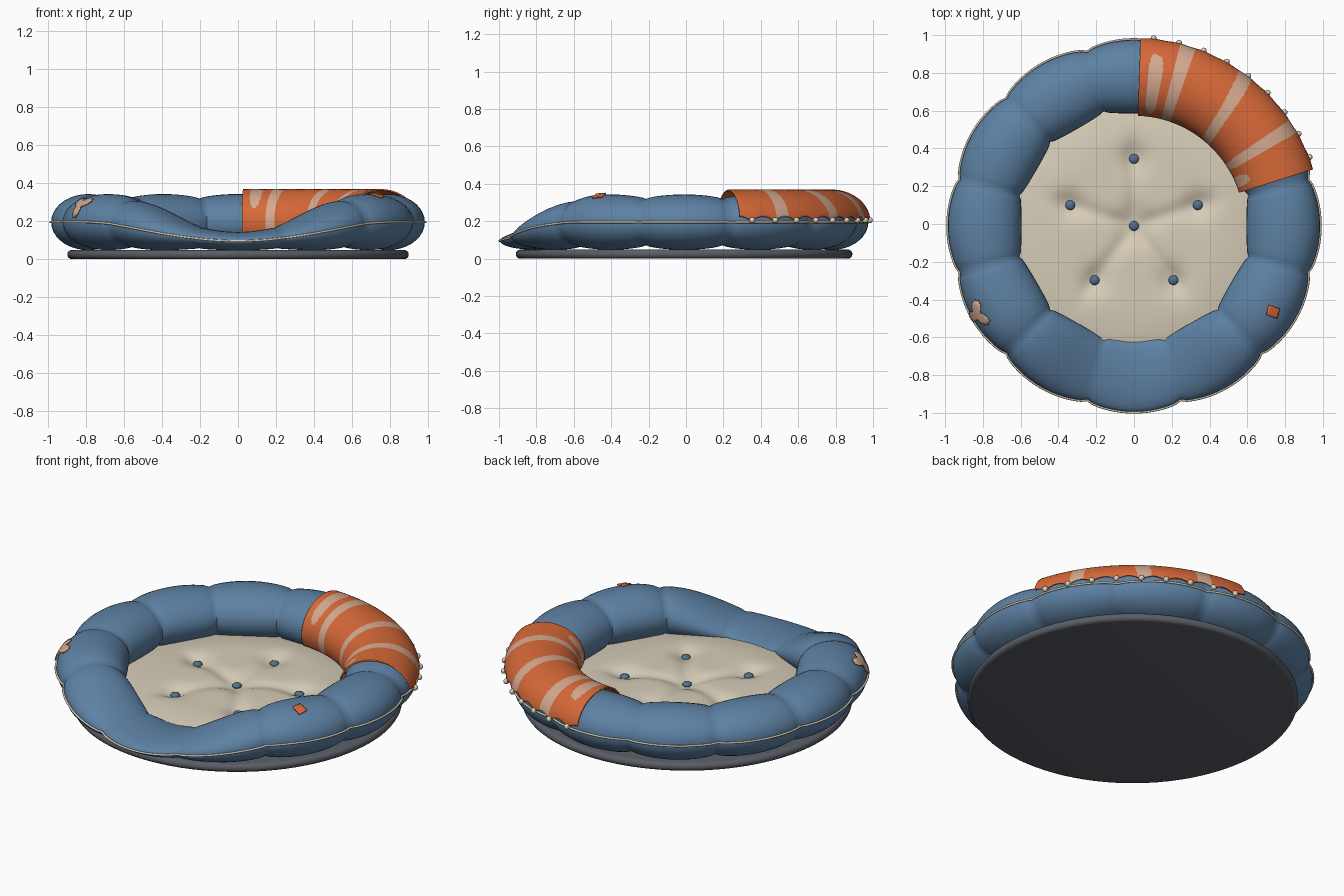
import bpy
import bmesh
from math import sin, cos, pi, radians, exp, hypot, atan2
from mathutils import Vector

if "Cube" in bpy.data.objects:
    bpy.data.objects.remove(bpy.data.objects["Cube"])

CENTRE_Y = -0.01
RING_R, HALF_W, HALF_H, RING_Z = 0.79, 0.195, 0.148, 0.195


def material(name, *rgb):
    m = bpy.data.materials.new(name)
    m.use_nodes = True
    m.diffuse_color = (*rgb, 1)
    m.node_tree.nodes["Principled BSDF"].inputs["Base Color"].default_value = (*rgb, 1)
    return m


blue = material("bolster blue", 0.11, 0.22, 0.37)
button_blue = material("button blue", 0.08, 0.17, 0.27)
cream = material("cushion cream", 0.68, 0.61, 0.48)
orange = material("blanket orange", 0.68, 0.14, 0.04)
peach = material("stripe peach", 0.66, 0.40, 0.28)
slate = material("base slate", 0.10, 0.11, 0.13)


def finish(name, bm, mats, angle=40):
    mesh = bpy.data.meshes.new(name)
    bm.to_mesh(mesh)
    bm.free()
    ob = bpy.data.objects.new(name, mesh)
    bpy.context.collection.objects.link(ob)
    for m in mats:
        mesh.materials.append(m)
    bpy.ops.object.select_all(action='DESELECT')
    ob.select_set(True)
    bpy.context.view_layer.objects.active = ob
    bpy.ops.object.shade_smooth_by_angle(angle=radians(angle))
    return ob


def grid(name, fn, us, vs, mats, close_u=False, close_v=False, pick=None, angle=40):
    """Surface fn(u, v) sampled over the lists us and vs."""
    bm = bmesh.new()
    rows = [[bm.verts.new(fn(u, v)) for v in vs] for u in us]
    nu, nv = len(us), len(vs)
    for i in range(nu if close_u else nu - 1):
        for j in range(nv if close_v else nv - 1):
            k, l = (i + 1) % nu, (j + 1) % nv
            f = bm.faces.new((rows[i][j], rows[k][j], rows[k][l], rows[i][l]))
            if pick:
                f.material_index = pick((us[i] + us[k]) / 2, (vs[j] + vs[l]) / 2)
    bmesh.ops.remove_doubles(bm, verts=bm.verts, dist=0.0001)
    return finish(name, bm, mats, angle)


def span(a, b, n, end=True):
    return [a + (b - a) * i / (n - 1 if end else n) for i in range(n)]


def polar(theta, r, z):
    return Vector((r * cos(theta), r * sin(theta) + CENTRE_Y, z))


def bolster_point(theta, phi, lift=0.0):
    """Padded ring: twelve puffed lobes, squashed to a low entrance at the front."""
    puff = 1 - 0.17 * (1 - abs(cos(6 * theta)) ** 0.6)
    away = abs((theta + pi / 2 + pi) % (2 * pi) - pi)
    limit = radians(55)
    dip = 0.5 + 0.5 * cos(pi * away / limit) if away < limit else 0
    half_h = HALF_H - 0.1 * dip
    return polar(theta, RING_R + (HALF_W * puff + lift) * cos(phi),
                 RING_Z - 0.1 * dip + (half_h * puff + lift) * sin(phi))


def tube(name, points, radius, mat):
    cu = bpy.data.curves.new(name, 'CURVE')
    cu.dimensions = '3D'
    cu.bevel_depth = radius
    cu.bevel_resolution = 2
    sp = cu.splines.new('POLY')
    sp.points.add(len(points) - 1)
    for p, co in zip(sp.points, points):
        p.co = (*co, 1)
    sp.use_cyclic_u = True
    cu.materials.append(mat)
    ob = bpy.data.objects.new(name, cu)
    bpy.context.collection.objects.link(ob)


def ball(name, co, radius, flat, mat):
    bm = bmesh.new()
    bmesh.ops.create_uvsphere(bm, u_segments=16, v_segments=10, radius=radius)
    for v in bm.verts:
        v.co.z *= flat
    ob = finish(name, bm, [mat], 60)
    ob.location = co


def solidify(ob, thickness):
    mod = ob.modifiers.new("thickness", 'SOLIDIFY')
    mod.thickness = thickness
    mod.offset = -1


# Base: low puck with a rounded rim
profile = [(0, 0)] + [(0.877 + 0.023 * cos(a), 0.024 + 0.024 * sin(a))
                      for a in span(-pi / 2, pi / 2, 9)] + [(0, 0.048)]
grid("base", lambda t, k: polar(t, *profile[k]), span(0, 2 * pi, 96, False),
     range(len(profile)), [slate], close_u=True)

# Bolster and its piping
ring = span(0, 2 * pi, 192, False)
grid("bolster", bolster_point, ring, span(0, 2 * pi, 36, False), [blue],
     close_u=True, close_v=True, angle=60)
tube("bolster_piping", [bolster_point(t, 0, 0.003) for t in ring], 0.006, cream)

# Tufted cushion
TUFTS = [radians(90 + 72 * k) for k in range(5)]
TUFT_R = 0.355


def cushion_height(t, r):
    z = 0.137 - 0.035 * max(0, (r - 0.4) / 0.28) ** 2 - 0.035 * exp(-(r / 0.09) ** 2)
    x, y = r * cos(t), r * sin(t)
    for a in TUFTS:
        along = x * cos(a) + y * sin(a)
        across = y * cos(a) - x * sin(a)
        z -= 0.025 * exp(-(hypot(along - TUFT_R, across) / 0.08) ** 2)
        if along > 0:
            fade = 1 if along < TUFT_R else exp(-((along - TUFT_R) / 0.12) ** 2)
            z -= 0.014 * fade * min(1, along / 0.1) * exp(-(across / 0.045) ** 2)
    return z


grid("cushion", lambda t, r: polar(t, r, cushion_height(t, r)),
     span(0, 2 * pi, 120, False), span(0.7, 0, 36), [cream], close_u=True)
ball("button_centre", polar(0, 0, cushion_height(0, 0) + 0.006), 0.026, 0.6, button_blue)
for k, a in enumerate(TUFTS):
    ball(f"button_{k + 1}", polar(a, TUFT_R, cushion_height(a, TUFT_R) + 0.006),
         0.026, 0.6, button_blue)

# Striped blanket draped over the bolster, with a scalloped hem
BEADS = span(84, 21.4, 9)
# Stripe: centre angle, half width, start and end round the section
STRIPES = [(82, 2.7, 50, 155), (73.3, 2.5, -60, 260), (51.5, 2.4, -60, 260),
           (32, 2.3, -60, 185), (23, 2.8, 128, 200)]


def blanket_point(t, s):
    start = 2 + 8 * abs(sin(pi * (t - BEADS[0]) / (BEADS[0] - BEADS[1])))
    phi = radians(start + (205 - start) * s)
    return polar(radians(t), RING_R + 0.207 * cos(phi), RING_Z + 0.174 * sin(phi))


def stripe_index(t, s):
    phi = 5 + 200 * s
    for mid, width, lo, hi in STRIPES:
        k = (2 * phi - lo - hi) / (hi - lo)
        lean = 2.5 * (phi - 90) / 90 if mid == 51.5 else 0
        if abs(k) < 1 and abs(t - mid + lean) < width * (1 - k ** 4) ** 0.5:
            return 1
    return 0


blanket = grid("blanket", blanket_point, span(17.5, 88, 190), span(0, 1, 48),
               [orange, peach], pick=stripe_index)
solidify(blanket, 0.008)
for k, t in enumerate(BEADS):
    ball(f"hem_bead_{k + 1}", polar(radians(t), 0.998, 0.205), 0.016, 1, cream)


# Appliques that follow the bolster surface
def applique(name, theta, phi, outline, mat, lift):
    def point(i, s):
        x, y = outline[i]
        return bolster_point(radians(theta) + s * x / 0.92, radians(phi) + s * y / 0.17, lift)
    ob = grid(name, point, range(len(outline)), span(1, 0, 4), [mat], close_u=True)
    solidify(ob, 0.008)


# Square patch
square = [(0.04 * cos(a), 0.04 * sin(a)) for a in (radians(60 + 90 * k) for k in range(4))]
applique("square_patch", -31.7, 68, square, orange, 0.012)

# Three-lobed ragged leaf
leaf = []
for k in range(48):
    a = 2 * pi * k / 48
    r = 0.052 + 0.026 * cos(3 * (a - pi / 6)) + (0.005 if k % 2 else -0.004)
    leaf.append((r * cos(a), r * sin(a)))
applique("leaf_patch", 209.5, 36, leaf, peach, 0.014)
